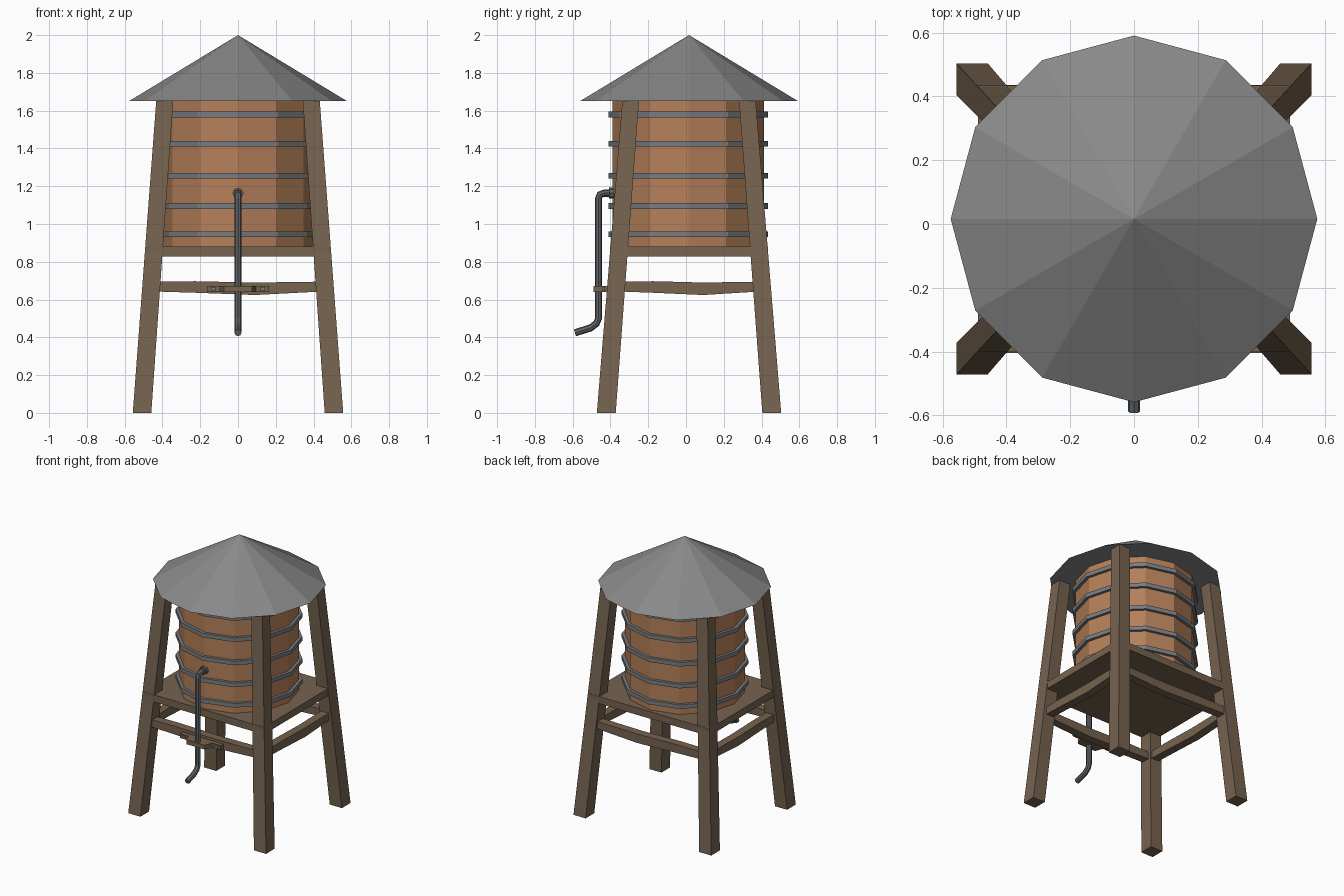
import bpy, bmesh, math
from mathutils import Vector

if "Cube" in bpy.data.objects:
    bpy.data.objects.remove(bpy.data.objects["Cube"])

CY = 0.016  # tower axis in y


def mat(name, r, g, b):
    m = bpy.data.materials.new(name)
    m.diffuse_color = (r, g, b, 1)
    m.use_nodes = True
    m.node_tree.nodes["Principled BSDF"].inputs["Base Color"].default_value = m.diffuse_color
    return m


ROOF = mat("roof grey", 0.25, 0.25, 0.25)
TIMBER = mat("weathered timber", 0.18, 0.125, 0.08)
STAVE = mat("tank wood", 0.46, 0.215, 0.10)
BAND = mat("band steel", 0.19, 0.20, 0.215)
PIPE = mat("pipe iron", 0.12, 0.13, 0.14)


def make(name, verts, faces, material):
    me = bpy.data.meshes.new(name)
    me.from_pydata(verts, [], faces)
    bm = bmesh.new()
    bm.from_mesh(me)
    bmesh.ops.recalc_face_normals(bm, faces=bm.faces)
    bm.to_mesh(me)
    bm.free()
    me.materials.append(material)
    ob = bpy.data.objects.new(name, me)
    bpy.context.collection.objects.link(ob)
    return ob


def loft(name, rings, material, closed=False):
    """Skin a list of equal-sized rings; cap the ends, or join them if closed."""
    n, k = len(rings[0]), len(rings)
    verts = [p for r in rings for p in r]
    faces = []
    for i in range(k if closed else k - 1):
        a, b = i * n, (i + 1) % k * n
        faces += [(a + j, a + (j + 1) % n, b + (j + 1) % n, b + j) for j in range(n)]
    if not closed:
        faces += [tuple(range(n)), tuple(range((k - 1) * n, k * n))]
    return make(name, verts, faces, material)


def rect(x0, x1, y0, y1, z):
    return [(x0, y0, z), (x1, y0, z), (x1, y1, z), (x0, y1, z)]


def box(name, x0, x1, y0, y1, z0, z1, material):
    return loft(name, [rect(x0, x1, y0, y1, z0), rect(x0, x1, y0, y1, z1)], material)


def circle(r, z, n=12, cy=CY):
    return [(r * math.cos(2 * math.pi * i / n), cy + r * math.sin(2 * math.pi * i / n), z)
            for i in range(n)]


# roof: twelve-sided cone with closed underside
make("roof", circle(0.575, 1.652) + [(0, CY, 2.0)],
     [(i, (i + 1) % 12, 12) for i in range(12)] + [tuple(range(12))], ROOF)

# tank and its steel bands
TY = 0.012
loft("tank", [circle(0.40, 0.88, cy=TY), circle(0.40, 1.651, cy=TY)], STAVE)
for i, z in enumerate((0.945, 1.095, 1.255, 1.425, 1.58)):
    h = 0.015
    loft(f"band_{i}", [circle(0.395, z - h, cy=TY), circle(0.421, z - h, cy=TY),
                       circle(0.421, z + h, cy=TY), circle(0.395, z + h, cy=TY)], BAND, True)

# platform under the tank
box("platform", -0.49, 0.49, CY - 0.418, CY + 0.418, 0.828, 0.88, TIMBER)

# four leaning legs with square sections
for sx in (-1, 1):
    for sy in (-1, 1):
        loft(f"leg_{'left' if sx < 0 else 'right'}_{'front' if sy < 0 else 'back'}",
             [rect(sx * 0.459, sx * 0.557, CY + sy * 0.388, CY + sy * 0.488, 0),
              rect(sx * 0.343, sx * 0.433, CY + sy * 0.265, CY + sy * 0.353, 1.652)], TIMBER)


# slightly sagging cross braces between the legs
def brace(name, along_x, offset, length):
    rings = []
    for t, top, low in ((-1, 0.695, 0.643), (-0.5, 0.697, 0.636), (0.2, 0.69, 0.624), (1, 0.695, 0.643)):
        sec = [(-0.03, low), (0.03, low), (0.03, top), (-0.03, top)]
        if along_x:
            rings.append([(t * length, CY + offset + w, z) for w, z in sec])
        else:
            rings.append([(offset + w, CY + t * length, z) for w, z in sec])
    loft(name, rings, TIMBER)


for s, fb, lr in ((-1, "front", "left"), (1, "back", "right")):
    brace(f"brace_{fb}", True, s * 0.39, 0.45)
    brace(f"brace_{lr}", False, s * 0.455, 0.38)

# drain pipe swept along a bent path
path = [Vector((0, y, z)) for y, z in
        ((-0.36, 1.163), (-0.435, 1.163), (-0.455, 1.156), (-0.463, 1.135), (-0.463, 0.50),
         (-0.475, 0.473), (-0.505, 0.45), (-0.588, 0.424))]
rings = []
for i, p in enumerate(path):
    d = (path[min(i + 1, len(path) - 1)] - path[max(i - 1, 0)]).normalized()
    up = Vector((1, 0, 0)).cross(d)
    rings.append([p + 0.019 * (Vector((math.cos(a), 0, 0)) + up * math.sin(a))
                  for a in (math.tau * j / 8 for j in range(8))])
loft("drain_pipe", rings, PIPE)
loft("pipe_flange", [[(0.029 * math.cos(a), y, 1.163 + 0.029 * math.sin(a))
                      for a in (math.tau * j / 8 for j in range(8))] for y in (-0.375, -0.408)], PIPE)

# wooden clamp holding the pipe to the front brace
prof = [(-0.165, -0.40), (-0.165, -0.435), (-0.095, -0.435), (-0.075, -0.49),
        (0.075, -0.49), (0.095, -0.435), (0.165, -0.435), (0.165, -0.40)]
loft("pipe_clamp", [[(x, y, z) for x, y in prof] for z in (0.64, 0.672)], TIMBER)
for s in (-1, 1):
    box(f"clamp_bolt_{s}", s * 0.132 - 0.012, s * 0.132 + 0.012, -0.443, -0.43, 0.645, 0.667, BAND)
